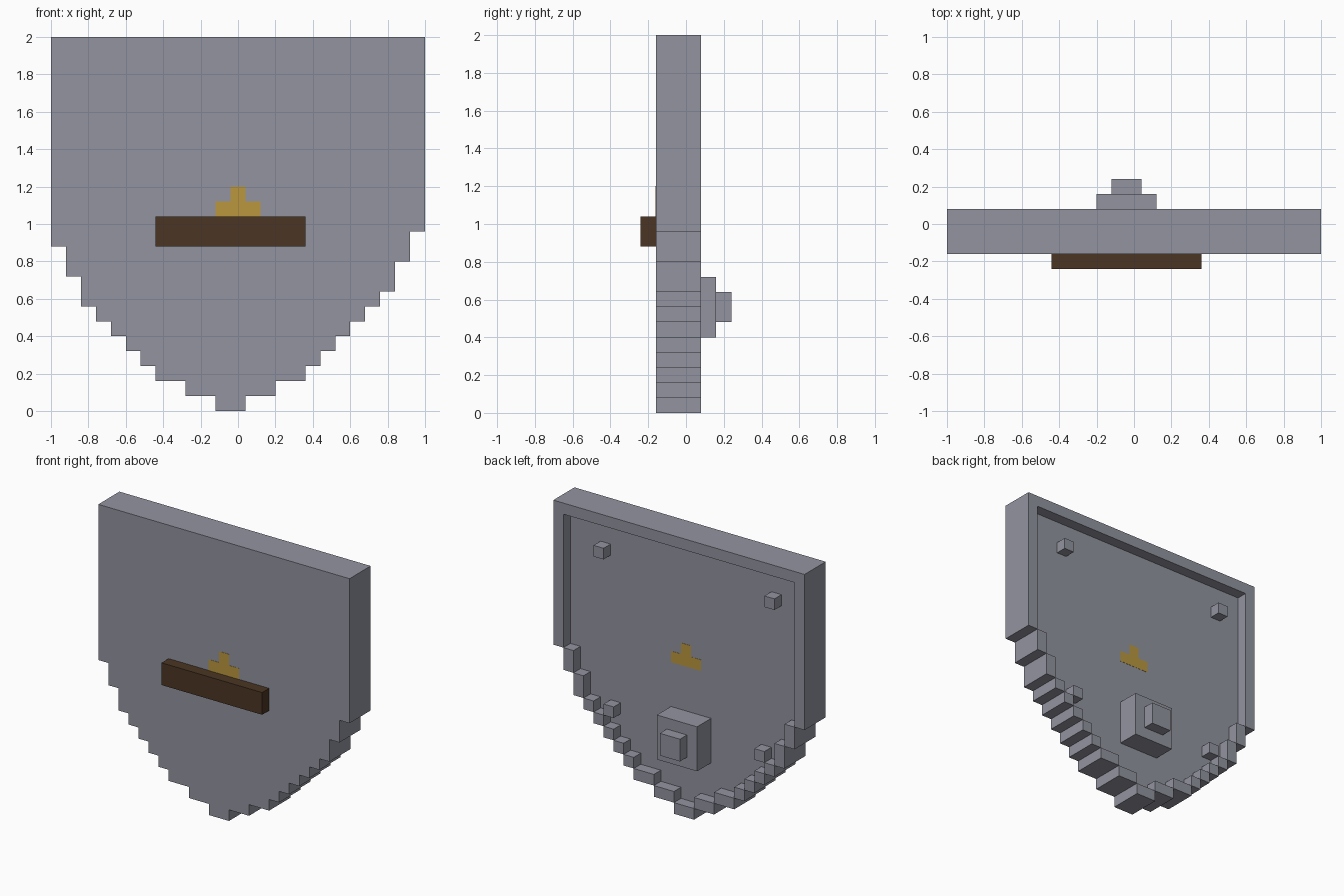
import bpy
import bmesh
from mathutils import Matrix, Vector

if "Cube" in bpy.data.objects:
    bpy.data.objects.remove(bpy.data.objects["Cube"], do_unlink=True)

U = 0.08   # size of one block
N = 25     # blocks across and up
FRONT, FLOOR, BACK = -2, 0, 1   # depth layers, in blocks


def material(name, rgb):
    m = bpy.data.materials.new(name)
    m.use_nodes = True
    m.diffuse_color = (*rgb, 1)
    m.node_tree.nodes["Principled BSDF"].inputs["Base Color"].default_value = (*rgb, 1)
    return m


steel = material("steel grey", (0.288, 0.296, 0.347))
wood = material("dark wood", (0.07, 0.036, 0.017))
gold = material("gold", (0.491, 0.309, 0.048))


def finish(name, bm, mat):
    """Scale block units to the model and link the object."""
    bmesh.ops.recalc_face_normals(bm, faces=bm.faces)
    bmesh.ops.transform(bm, matrix=Matrix.Scale(U, 4) @ Matrix.Translation((-N / 2, 0, 0)),
                        verts=bm.verts)
    mesh = bpy.data.meshes.new(name)
    bm.to_mesh(mesh)
    bm.free()
    mesh.materials.append(mat)
    obj = bpy.data.objects.new(name, mesh)
    bpy.context.collection.objects.link(obj)
    return obj


def add_box(bm, x, y, z):
    """Box from (low, high) ranges in block units."""
    lo, hi = Vector((x[0], y[0], z[0])), Vector((x[1], y[1], z[1]))
    size = Matrix.Diagonal((*(hi - lo), 1))
    bmesh.ops.create_cube(bm, size=1, matrix=Matrix.Translation((lo + hi) / 2) @ size)


def box(name, mat, x, y, z):
    bm = bmesh.new()
    add_box(bm, x, y, z)
    return finish(name, bm, mat)


def extrude_outline(name, mat, points, y0, y1):
    """Flat outline in x and z, given thickness along y."""
    bm = bmesh.new()
    face = bm.faces.new([bm.verts.new((x, y0, z)) for x, z in points])
    new = bmesh.ops.extrude_face_region(bm, geom=[face])["geom"]
    moved = [g for g in new if isinstance(g, bmesh.types.BMVert)]
    bmesh.ops.translate(bm, verts=moved, vec=(0, y1 - y0, 0))
    return finish(name, bm, mat)


# Stepped lower edge: height of each column, merged into level runs
bottoms = [11, 9, 7, 6, 5, 4, 3, 2, 2, 1, 1, 0, 0,
           1, 1, 2, 2, 3, 4, 5, 6, 7, 8, 10, 12]
runs = []
for i, b in enumerate(bottoms):
    if runs and runs[-1][2] == b:
        runs[-1][1] = i + 1
    else:
        runs.append([i, i + 1, b])

# Shield plate
outline = [(0, N)]
for start, end, b in runs:
    outline += [(start, b), (end, b)]
outline.append((N, N))
extrude_outline("shield_plate", steel, outline, FRONT, FLOOR)

# Raised rim on the back: side posts, stepped blocks and top bar
rim = bmesh.new()
levels = [N] + [r[2] for r in runs] + [N]
for k, (start, end, b) in enumerate(runs):
    top = max(levels[k], levels[k + 2], b + 1)
    add_box(rim, (start, end), (FLOOR, BACK), (b, top))
add_box(rim, (1, N - 1), (FLOOR, BACK), (N - 1, N))
finish("back_rim", rim, steel)

# Corner studs inside the rim
for name, x, z in (("upper_left_stud", 20, 21), ("upper_right_stud", 3, 21),
                   ("lower_left_stud", 19, 7), ("lower_right_stud", 4, 7)):
    box(name, steel, (x, x + 1), (FLOOR, BACK), (z, z + 1))

# Two-tier boss on the back
box("boss_base", steel, (10, 14), (FLOOR, 2), (5, 9))
box("boss_cap", steel, (11, 13), (2, 3), (6, 8))

# Wooden bar on the front
box("front_bar", wood, (7, 17), (-3, FRONT), (11, 13))

# Gold emblem inlaid on both faces
emblem = [(11, 13), (14, 13), (14, 14), (13, 14), (13, 15), (12, 15), (12, 14), (11, 14)]
extrude_outline("front_emblem", gold, emblem, FRONT - 0.02, FRONT)
extrude_outline("back_emblem", gold, emblem, FLOOR, FLOOR + 0.02)
